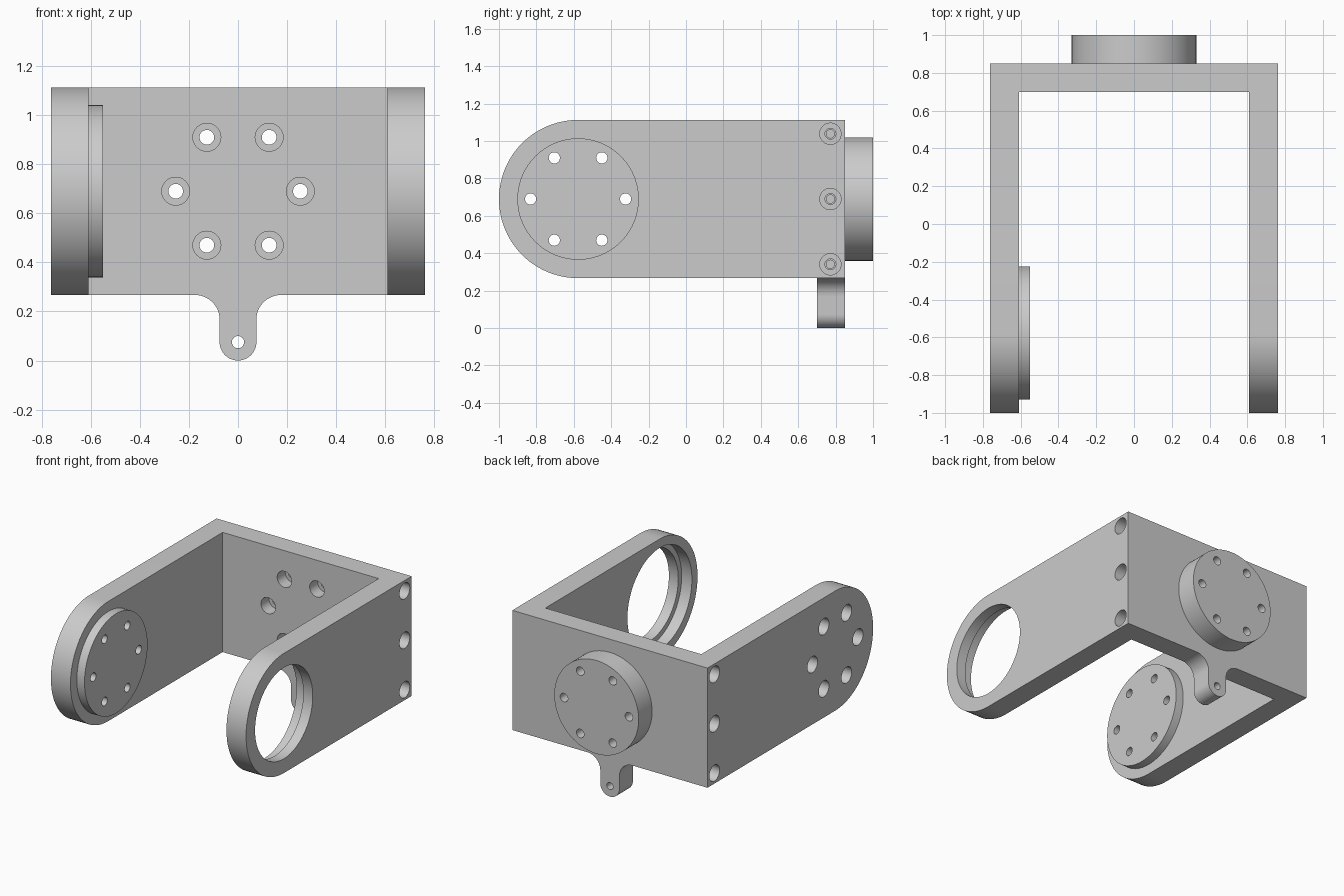
import bpy, bmesh
from math import sin, cos, pi, radians

if "Cube" in bpy.data.objects:
    bpy.data.objects.remove(bpy.data.objects["Cube"], do_unlink=True)

grey = bpy.data.materials.new("light_grey")
grey.use_nodes = True
colour = (0.6, 0.6, 0.6, 1)
grey.diffuse_color = colour
grey.node_tree.nodes["Principled BSDF"].inputs["Base Color"].default_value = colour

# Main dimensions
W, IN = 0.763, 0.61            # outer and inner half width
BACK, PLATE = 0.85, 0.70       # back plate faces
LOW, HIGH = 0.267, 1.113
MID, R = 0.69, 0.423           # axis height and arm end radius
PIVOT = R - 1                  # pivot position along y
BOLT_CIRCLE = 0.254


def place(axis, p, u, v):
    return (p, u, v) if axis == "x" else (u, p, v)


def arc(cx, cy, r, start, end, n):
    angles = [radians(start + (end - start) * i / n) for i in range(n + 1)]
    return [(cx + r * cos(a), cy + r * sin(a)) for a in angles]


def finish(name, bm):
    bmesh.ops.recalc_face_normals(bm, faces=bm.faces)
    mesh = bpy.data.meshes.new(name)
    bm.to_mesh(mesh)
    bm.free()
    mesh.materials.append(grey)
    ob = bpy.data.objects.new(name, mesh)
    bpy.context.collection.objects.link(ob)
    return ob


def loft(bm, rings):
    """Join matching point loops into a closed solid."""
    loops = [[bm.verts.new(p) for p in ring] for ring in rings]
    n = len(loops[0])
    for a, b in zip(loops, loops[1:]):
        for i in range(n):
            j = (i + 1) % n
            bm.faces.new((a[i], a[j], b[j], b[i]))
    bm.faces.new(loops[0])
    bm.faces.new(loops[-1])


def prism(name, axis, outline, a, b):
    bm = bmesh.new()
    loft(bm, [[place(axis, p, u, v) for u, v in outline] for p in (a, b)])
    return finish(name, bm)


def turned(name, axis, centres, profile, n=32):
    """Stepped round solids, one per centre, from (position, radius) pairs."""
    bm = bmesh.new()
    for cu, cv in centres:
        loft(bm, [[place(axis, p, u, v) for u, v in arc(cu, cv, r, 0, 360, n)[:-1]]
                  for p, r in profile])
    return finish(name, bm)


def cut(cutter, *targets):
    for ob in targets:
        mod = ob.modifiers.new("holes", "BOOLEAN")
        mod.operation, mod.solver, mod.object = "DIFFERENCE", "EXACT", cutter
        bpy.context.view_layer.objects.active = ob
        bpy.ops.object.modifier_apply(modifier=mod.name)
    bpy.data.objects.remove(cutter, do_unlink=True)


def bolt_ring(cu, cv):
    return arc(cu, cv, BOLT_CIRCLE, 0, 360, 6)[:-1]


# Side arms with rounded front ends
arm_outline = [(BACK, LOW), (BACK, HIGH)] + arc(PIVOT, MID, R, 90, 270, 48)
left_arm = prism("left_arm", "x", arm_outline, IN, W)
right_arm = prism("right_arm", "x", arm_outline, -W, -IN)

# Back plate with a filleted hanging tab
half, fillet = 0.075, 0.1
plate_outline = ([(-IN, HIGH), (-IN, LOW)]
                 + arc(-half - fillet, LOW - fillet, fillet, 90, 0, 12)
                 + arc(0, half, half, 180, 360, 24)
                 + arc(half + fillet, LOW - fillet, fillet, 180, 90, 12)
                 + [(IN, LOW), (IN, HIGH)])
back_plate = prism("back_plate", "y", plate_outline, PLATE, BACK)

# Round pivot pad inside the right arm and round boss on the back
pivot_pad = turned("pivot_pad", "x", [(PIVOT, MID)], [(-IN, 0.352), (-0.55, 0.352)], 96)
back_boss = turned("back_boss", "y", [(0, MID)], [(BACK, 0.33), (1, 0.33)], 96)

# Stepped bearing opening in the left arm
cut(turned("bearing_cutter", "x", [(PIVOT, MID)],
           [(0.5, 0.36), (0.69, 0.36), (0.69, 0.322), (0.9, 0.322)], 96), left_arm)

# Counterbored bolt circles through the pad and the boss
cut(turned("pad_bolt_cutter", "x", bolt_ring(PIVOT, MID),
           [(-0.9, 0.057), (-0.67, 0.057), (-0.67, 0.03), (-0.5, 0.03)]),
    right_arm, pivot_pad)
cut(turned("boss_bolt_cutter", "y", bolt_ring(0, MID),
           [(0.6, 0.057), (0.79, 0.057), (0.79, 0.03), (1.1, 0.03)]),
    back_plate, back_boss)

# Hole in the tab
cut(turned("tab_cutter", "y", [(0, half)], [(0.6, 0.025), (0.9, 0.025)]), back_plate)

# Counterbored screws joining the arms to the plate
screws = [(0.772, MID + dz) for dz in (-0.349, 0, 0.349)]
for side, arm in ((1, left_arm), (-1, right_arm)):
    steps = [(0.9, 0.057), (0.68, 0.057), (0.68, 0.029),
             (IN, 0.029), (IN, 0.022), (0.4, 0.022)]
    cut(turned("screw_cutter", "x", screws, [(side * p, r) for p, r in steps]),
        arm, back_plate)

# Smooth the round walls, keep the edges sharp
bpy.ops.object.select_all(action="DESELECT")
for ob in (left_arm, right_arm, back_plate, pivot_pad, back_boss):
    ob.select_set(True)
bpy.context.view_layer.objects.active = back_plate
bpy.ops.object.shade_smooth_by_angle(angle=radians(30))
